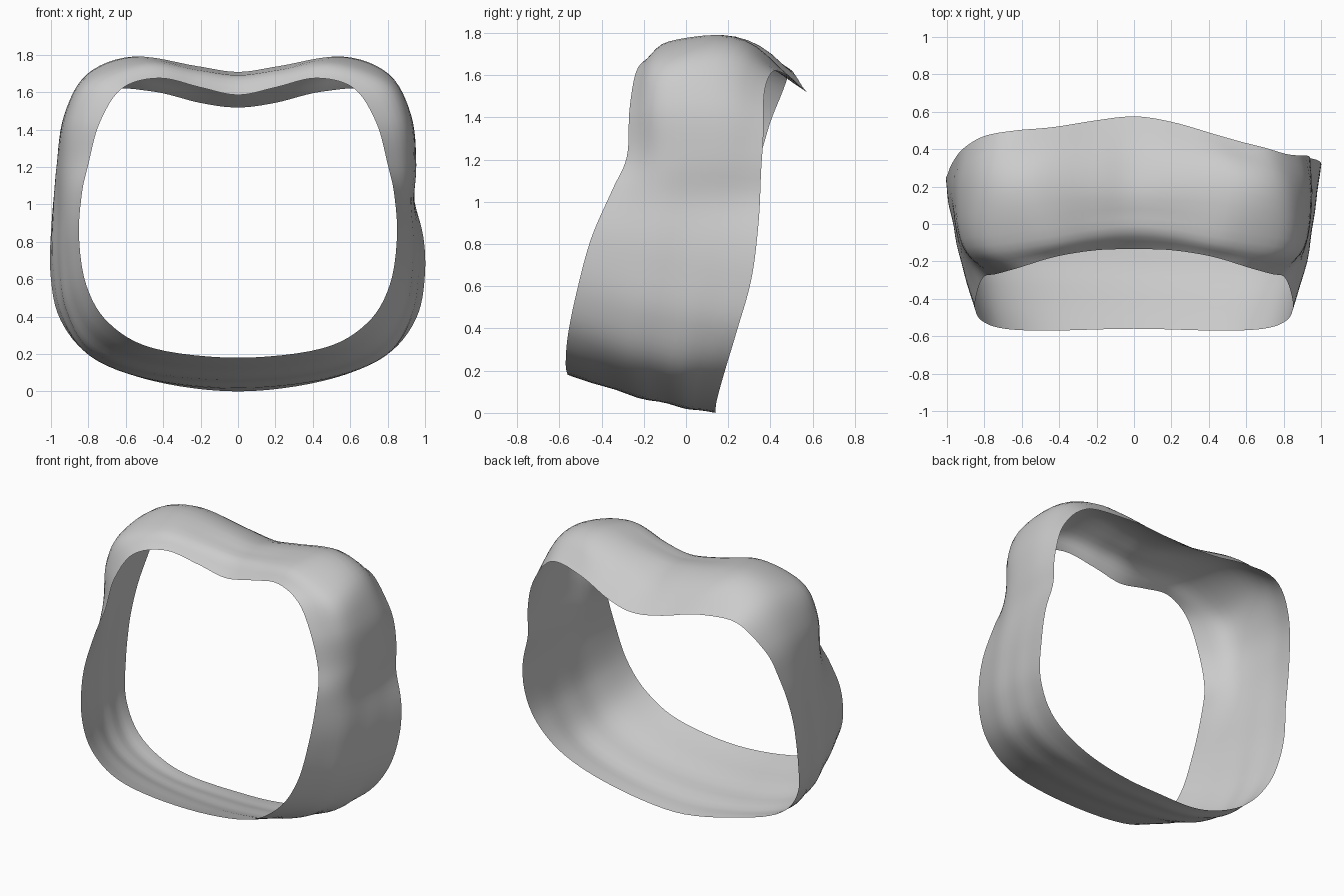
import bpy, bmesh, math
from mathutils import Vector

if "Cube" in bpy.data.objects:
    bpy.data.objects.remove(bpy.data.objects["Cube"])

# Half-loops of the band (bottom centre -> right side -> top centre), front edge to back edge
ROWS = [
    [(0, -.56, .185), (.45, -.57, .235), (.69, -.56, .37), (.81, -.52, .57), (.85, -.45, .83), (.835, -.35, 1.06),
     (.80, -.28, 1.22), (.74, -.268, 1.44), (.62, -.235, 1.625), (.42, -.175, 1.68), (.2, -.14, 1.63),
     (0, -.135, 1.59)],
    [(0, -.28, .095), (.47, -.28, .14), (.76, -.28, .265), (.89, -.25, .48), (.925, -.20, .74), (.925, -.14, 1.0),
     (.92, -.11, 1.22), (.895, -.13, 1.47), (.79, -.12, 1.665), (.5, -.08, 1.765), (.22, -.03, 1.725), (0, -.01, 1.70)],
    [(0, -.04, .035), (.47, -.04, .08), (.79, -.03, .205), (.93, .01, .43), (.965, .06, .69), (.96, .11, .95),
     (.955, .14, 1.22), (.925, .15, 1.48), (.80, .18, 1.70), (.56, .23, 1.785), (.22, .25, 1.73), (0, .25, 1.695)],
    [(0, .14, .005), (.45, .145, .06), (.78, .18, .19), (.95, .24, .39), (1.0, .31, .64), (.985, .345, .92),
     (.945, .36, 1.2), (.88, .395, 1.44), (.72, .445, 1.61), (.45, .495, 1.605), (.2, .55, 1.545), (0, .575, 1.52)],
]
AROUND, ACROSS = 6, 5


def spline(a, b, c, d, t):
    return 0.5 * (2 * b + (c - a) * t + (2 * a - 5 * b + 4 * c - d) * t * t
                  + (3 * b - a - 3 * c + d) * t ** 3)


def full_loop(row):
    half = [Vector(p) for p in row]
    pts = half + [Vector((-p.x, p.y, p.z)) for p in half[-2:0:-1]]
    n = len(pts)
    return [spline(pts[i - 1], pts[i], pts[(i + 1) % n], pts[(i + 2) % n], k / AROUND)
            for i in range(n) for k in range(AROUND)]


def bump(x, centre, width):
    return math.exp(-((x - centre) / width) ** 2)


def ramp(x, lo, hi):
    t = max(0, min(1, (x - lo) / (hi - lo)))
    return t * t * (3 - 2 * t)


def drape(p, v):
    """Uneven hang of the cloth: skewed back edge, side dent, crown dip and soft folds."""
    q = p.copy()
    q.y -= .06 * v ** 2 * p.x * min(1, abs(p.x) * 1.7) * bump(p.z, 1.6, .2)
    if p.x > 0:
        q.x -= .03 * v * bump(p.z, 1.03, .13)
    else:
        q.x -= .015 * v * bump(p.z, 1.2, .3) + .012 * bump(v, .8, .2) * bump(p.z, .85, .3)
        # left hem is drawn in
        q.y -= .08 * max(0, v - .3) / .7 * ramp(-p.x, 0, .6) * ramp(-p.z, -1.35, -.85)
    out = Vector((p.x, 0, p.z - .9)).normalized()
    q += out * .005 * math.sin(math.pi * v) * math.sin(v * 19 + p.x * 1.5) * bump(p.z, .2, .6)
    if p.z > 1.3:
        q.z += .018 * bump(v, .84, .12) - .012 * bump(p.x, 0, .35) * bump(p.y, .05, .06)
    return q


# Cloth band lofted through the four loops
loops = [full_loop(r) for r in ROWS]
n = len(loops[0])
ext = [[2 * a - b for a, b in zip(loops[0], loops[1])]] + loops \
    + [[2 * a - b for a, b in zip(loops[-1], loops[-2])]]
bm = bmesh.new()
grid = []
spans = len(ROWS) - 1
for j in range(spans * ACROSS + 1):
    s = min(j // ACROSS, spans - 1)
    t = j / ACROSS - s
    grid.append([bm.verts.new(drape(spline(*(ext[s + k][i] for k in range(4)), t),
                                    j / (spans * ACROSS))) for i in range(n)])
for lo, hi in zip(grid, grid[1:]):
    for i in range(n):
        k = (i + 1) % n
        bm.faces.new((lo[i], lo[k], hi[k], hi[i])).smooth = True
low = min(v.co.z for v in bm.verts)
bmesh.ops.translate(bm, verts=bm.verts, vec=(0, 0, -low))
bm.normal_update()
# Normals face outward from the loop centre
f = max(bm.faces, key=lambda g: g.calc_center_median().z)
if f.normal.z < 0:
    bmesh.ops.reverse_faces(bm, faces=bm.faces)
mesh = bpy.data.meshes.new("cloth_band")
bm.to_mesh(mesh)
bm.free()
band = bpy.data.objects.new("cloth_band", mesh)
bpy.context.collection.objects.link(band)
